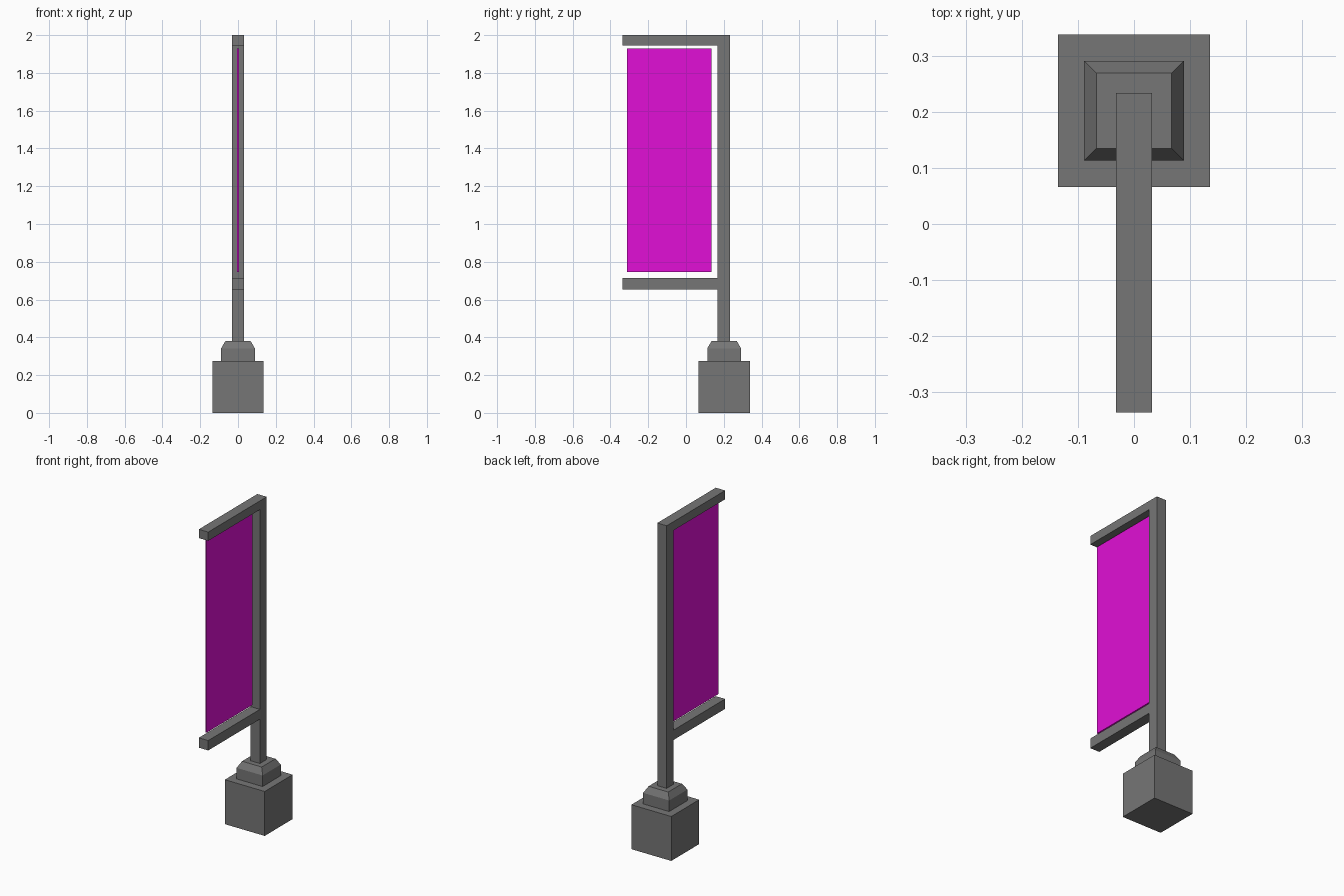
import bpy, bmesh

if "Cube" in bpy.data.objects:
    bpy.data.objects.remove(bpy.data.objects["Cube"])

POLE_Y = 0.202   # centre line of the post and its footing


def material(name, rgb):
    mat = bpy.data.materials.new(name)
    mat.diffuse_color = (*rgb, 1)
    mat.use_nodes = True
    mat.node_tree.nodes["Principled BSDF"].inputs["Base Color"].default_value = mat.diffuse_color
    return mat


DARK = material("dark_grey_metal", (0.18, 0.18, 0.18))
MAGENTA = material("magenta_cloth", (0.75, 0.005, 0.67))


def finish(bm, name, mat):
    bmesh.ops.recalc_face_normals(bm, faces=bm.faces)
    mesh = bpy.data.meshes.new(name)
    bm.to_mesh(mesh)
    bm.free()
    mesh.materials.append(mat)
    ob = bpy.data.objects.new(name, mesh)
    bpy.context.collection.objects.link(ob)
    return ob


def square_stack(name, levels, mat):
    """Solid made of centred square sections (half width, z)."""
    bm = bmesh.new()
    rings = [[bm.verts.new((sx * h, POLE_Y + sy * h, z))
              for sx, sy in ((-1, -1), (1, -1), (1, 1), (-1, 1))]
             for h, z in levels]
    for a, b in zip(rings, rings[1:]):
        for i in range(4):
            j = (i + 1) % 4
            bm.faces.new((a[i], a[j], b[j], b[i]))
    bm.faces.new(rings[0])
    bm.faces.new(rings[-1])
    return finish(bm, name, mat)


def side_profile(name, points, half_width, mat):
    """Extrude a (y, z) outline along x, centred on x = 0."""
    bm = bmesh.new()
    face = bm.faces.new([bm.verts.new((-half_width, y, z)) for y, z in points])
    ext = bmesh.ops.extrude_face_region(bm, geom=[face], use_keep_orig=True)
    verts = [v for v in ext["geom"] if isinstance(v, bmesh.types.BMVert)]
    bmesh.ops.translate(bm, verts=verts, vec=(2 * half_width, 0, 0))
    return finish(bm, name, mat)


# Footing: large block with a chamfered collar
square_stack("base_block", [(0.136, 0), (0.136, 0.274)], DARK)
square_stack("base_collar", [(0.089, 0.274), (0.089, 0.342), (0.067, 0.38)], DARK)

# Post with two arms, one continuous outline
back, front, tip = 0.234, 0.168, -0.336
side_profile("post_and_arms", [
    (back, 0.38), (back, 2.0), (tip, 2.0), (tip, 1.946), (front, 1.946),
    (front, 0.714), (tip, 0.714), (tip, 0.653), (front, 0.653), (front, 0.38),
], 0.032, DARK)

# Thin cloth panel hanging between the arms
side_profile("banner", [
    (-0.313, 0.746), (0.136, 0.746), (0.136, 1.93), (-0.313, 1.93)], 0.004, MAGENTA)
